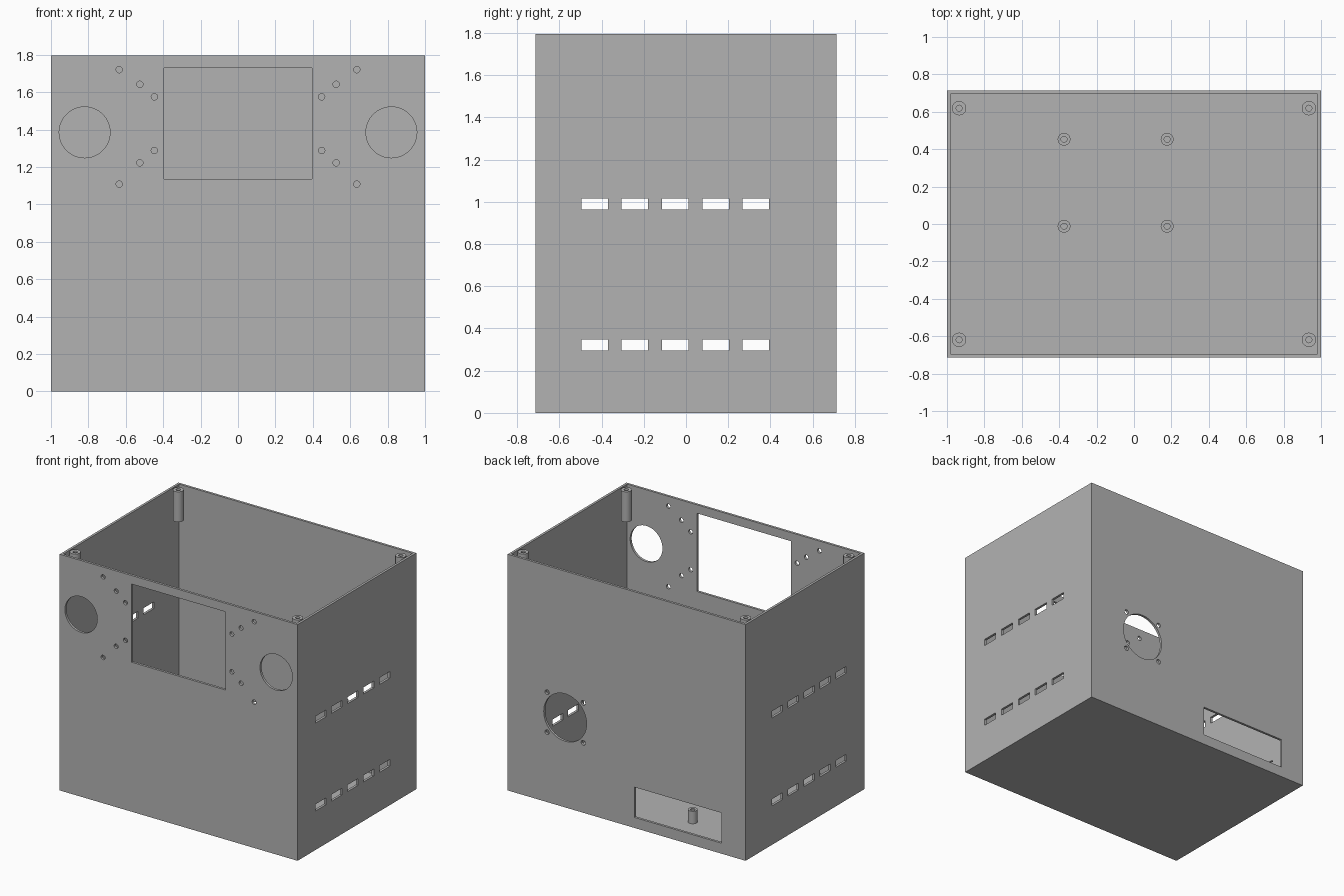
import bpy, bmesh, math
from mathutils import Matrix, Vector

if "Cube" in bpy.data.objects:
    bpy.data.objects.remove(bpy.data.objects["Cube"], do_unlink=True)

W, D, H = 2.0, 1.426, 1.795      # outer size
WALL, FLOOR = 0.026, 0.03
FRONT, BACK = -D / 2, D / 2

grey = bpy.data.materials.new("plain grey")
grey.use_nodes = True
grey.diffuse_color = (0.45, 0.45, 0.45, 1)
grey.node_tree.nodes["Principled BSDF"].inputs["Base Color"].default_value = grey.diffuse_color


def finish(name, bm):
    bmesh.ops.recalc_face_normals(bm, faces=bm.faces)
    mesh = bpy.data.meshes.new(name)
    bm.to_mesh(mesh)
    bm.free()
    mesh.materials.append(grey)
    obj = bpy.data.objects.new(name, mesh)
    bpy.context.collection.objects.link(obj)
    return obj


def smooth(obj):
    bpy.ops.object.select_all(action="DESELECT")
    obj.select_set(True)
    bpy.context.view_layer.objects.active = obj
    bpy.ops.object.shade_smooth_by_angle(angle=math.radians(30))


def box(bm, centre, size):
    m = Matrix.Translation(centre) @ Matrix.Diagonal((*size, 1))
    return bmesh.ops.create_cube(bm, size=1, matrix=m)


def drill(bm, x, y, z, r, segments=24):
    # round hole through a front or back wall
    m = Matrix.Translation((x, y, z)) @ Matrix.Rotation(math.pi / 2, 4, "X")
    bmesh.ops.create_cone(bm, cap_ends=True, segments=segments, radius1=r,
                          radius2=r, depth=4 * WALL, matrix=m)


def hollow_post(name, x, y, bottom, top, r, bore, bore_bottom):
    # lathe a round post with a blind screw bore
    bm = bmesh.new()
    profile = [(0, bottom), (r, bottom), (r, top), (bore, top),
               (bore, bore_bottom), (0, bore_bottom)]
    verts = [bm.verts.new((a, 0, b)) for a, b in profile]
    edges = [bm.edges.new(pair) for pair in zip(verts, verts[1:])]
    bmesh.ops.spin(bm, geom=verts + edges, cent=(0, 0, 0), axis=(0, 0, 1),
                   angle=math.tau, steps=32)
    bmesh.ops.remove_doubles(bm, verts=bm.verts, dist=0.0001)
    bmesh.ops.translate(bm, verts=bm.verts, vec=(x, y, 0))
    smooth(finish(name, bm))


# Open-topped case
bm = bmesh.new()
box(bm, (0, 0, H / 2), (W, D, H))
bm.faces.ensure_lookup_table()
top = max(bm.faces, key=lambda f: f.calc_center_median().z)
bmesh.ops.inset_region(bm, faces=[top], thickness=WALL)
pit = bmesh.ops.extrude_face_region(bm, geom=[top])
bmesh.ops.translate(bm, vec=Vector((0, 0, FLOOR - H)),
                    verts=[v for v in pit["geom"] if isinstance(v, bmesh.types.BMVert)])
if top.is_valid:
    bmesh.ops.delete(bm, geom=[top], context="FACES_ONLY")
case = finish("case", bm)

# All wall openings in one cutter
bm = bmesh.new()
box(bm, (0, FRONT, 1.433), (0.79, 4 * WALL, 0.594))         # screen window
for side in (-1, 1):
    drill(bm, side * 0.82, FRONT, 1.385, 0.136, 64)         # speaker opening
    for x, low, high in ((0.635, 1.108, 1.72), (0.525, 1.222, 1.642), (0.447, 1.288, 1.575)):
        drill(bm, side * x, FRONT, low, 0.017)
        drill(bm, side * x, FRONT, high, 0.017)
    for z in (0.322, 0.99):                                 # side vents
        for i in range(5):
            box(bm, (side * W / 2, -0.433 + 0.191 * i, z), (4 * WALL, 0.126, 0.051))
drill(bm, 0.517, BACK, 0.683, 0.18, 64)                     # fan opening
for dx in (-0.152, 0.152):
    for dz in (-0.152, 0.152):
        drill(bm, 0.517 + dx, BACK, 0.683 + dz, 0.018)
box(bm, (-0.433, BACK, 0.195), (0.733, 4 * WALL, 0.23))     # connector window
cutter = finish("opening_cutter", bm)
cutter.hide_render = True

cut = case.modifiers.new("openings", "BOOLEAN")
cut.operation = "DIFFERENCE"
cut.solver = "EXACT"
cut.object = cutter
bpy.context.view_layer.objects.active = case
bpy.ops.object.modifier_apply(modifier=cut.name)
bpy.data.objects.remove(cutter, do_unlink=True)
smooth(case)

# Lid screw posts in the corners
for xs, xname in ((-1, "right"), (1, "left")):
    for ys, yname in ((-1, "front"), (1, "back")):
        hollow_post(f"lid_post_{yname}_{xname}", xs * 0.935, ys * 0.619,
                    H - 0.23, H, 0.038, 0.016, H - 0.2)

# Board standoffs on the floor
for x, xname in ((-0.374, "right"), (0.177, "left")):
    for y, yname in ((-0.012, "front"), (0.453, "back")):
        hollow_post(f"board_standoff_{yname}_{xname}", x, y,
                    FLOOR - 0.005, 0.125, 0.034, 0.016, FLOOR + 0.001)
